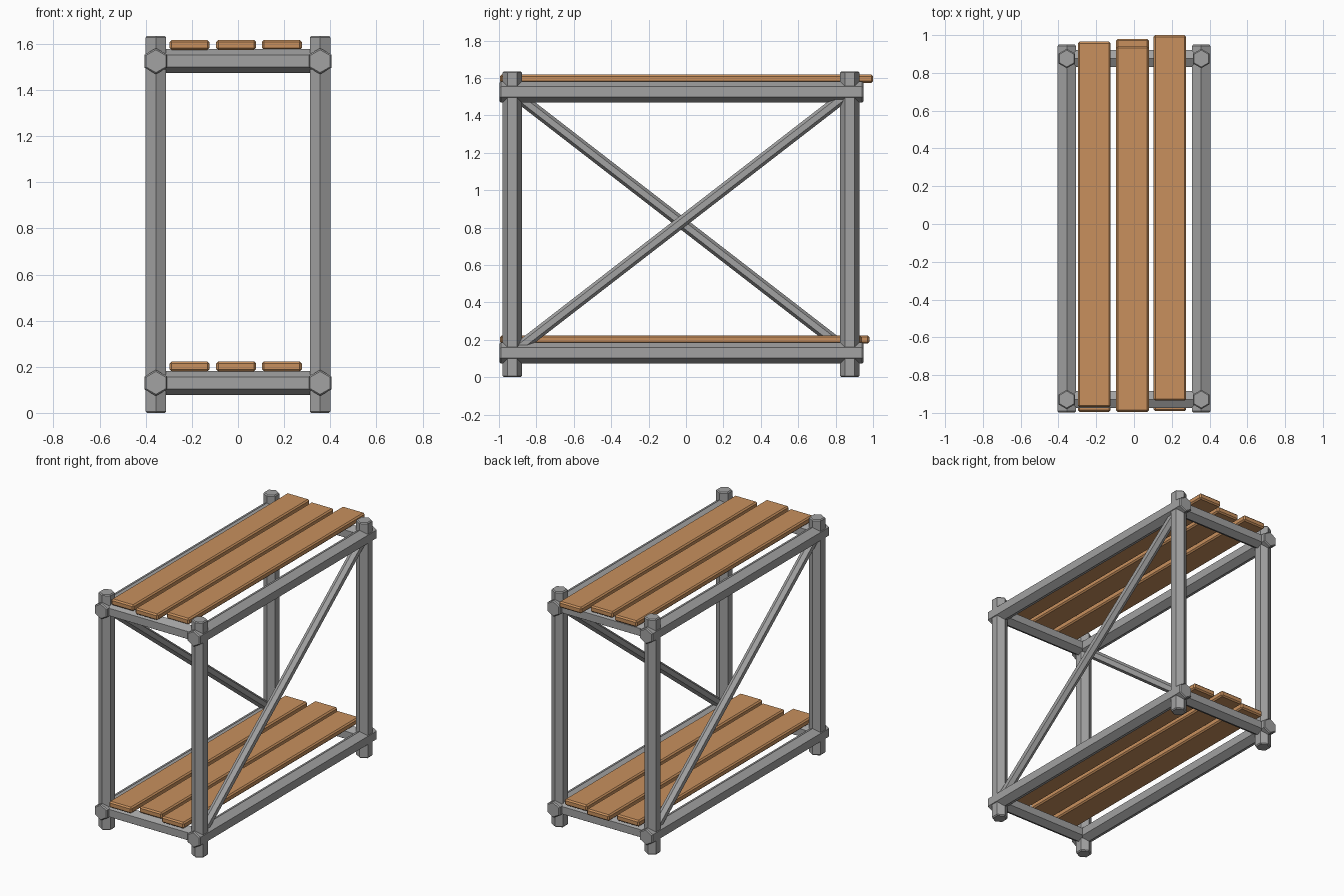
import bpy, bmesh, math
from mathutils import Vector

if "Cube" in bpy.data.objects:
    bpy.data.objects.remove(bpy.data.objects["Cube"])


def material(name, color):
    m = bpy.data.materials.new(name)
    m.diffuse_color = (*color, 1)
    m.use_nodes = True
    m.node_tree.nodes["Principled BSDF"].inputs["Base Color"].default_value = m.diffuse_color
    return m


STEEL = material("grey steel", (0.36, 0.36, 0.36))
WOOD = material("plank wood", (0.58, 0.28, 0.11))


def add_object(name, bm, mat):
    bmesh.ops.recalc_face_normals(bm, faces=bm.faces)
    mesh = bpy.data.meshes.new(name)
    bm.to_mesh(mesh)
    bm.free()
    mesh.materials.append(mat)
    ob = bpy.data.objects.new(name, mesh)
    bpy.context.collection.objects.link(ob)
    return ob


def hex_bar(name, start, end, radius, corner, chamfer=0.007):
    """Six-sided bar with chamfered ends; 'corner' is the direction of one edge."""
    a, b = Vector(start), Vector(end)
    d = (b - a).normalized()
    u = Vector(corner)
    u = (u - d * u.dot(d)).normalized()
    w = d.cross(u)
    bm = bmesh.new()
    rings = []
    for c, r in ((a, radius - chamfer), (a + d * chamfer, radius),
                 (b - d * chamfer, radius), (b, radius - chamfer)):
        rings.append([bm.verts.new(c + r * (u * math.cos(i * math.pi / 3)
                                            + w * math.sin(i * math.pi / 3)))
                      for i in range(6)])
    for r0, r1 in zip(rings, rings[1:]):
        for i in range(6):
            j = (i + 1) % 6
            bm.faces.new((r0[i], r0[j], r1[j], r1[i]))
    bm.faces.new(rings[0])
    bm.faces.new(rings[-1])
    return add_object(name, bm, STEEL)


def plank(name, x, y0, y1, z0, z1, width=0.173):
    bm = bmesh.new()
    bmesh.ops.create_cube(bm, size=1)
    for v in bm.verts:
        v.co = Vector((x + v.co.x * width,
                       (y0 + y1) / 2 + v.co.y * (y1 - y0),
                       (z0 + z1) / 2 + v.co.z * (z1 - z0)))
    bmesh.ops.bevel(bm, geom=bm.edges[:], offset=0.009, segments=1,
                    affect='EDGES', profile=0.5)
    return add_object(name, bm, WOOD)


X = 0.356                       # post offset from centre
FRONT, BACK = -0.929, 0.876     # post rows
LOW, HIGH = 0.13, 1.525         # rail heights

for side, x in (("left", -X), ("right", X)):
    # upright posts
    for row, y in (("front", FRONT), ("back", BACK)):
        hex_bar(f"{row}_{side}_post", (x, y, 0), (x, y, 1.635), 0.0515, (0, 1, 0))
    # long rails
    for level, z in (("lower", LOW), ("upper", HIGH)):
        hex_bar(f"{level}_{side}_rail", (x, -0.997, z), (x, 0.949, z), 0.0565, (0, 0, 1))
    # diagonal brace, rising opposite ways on the two sides
    y0, y1 = (FRONT, BACK) if x > 0 else (BACK, FRONT)
    hex_bar(f"{side}_brace", (x, y0, LOW), (x, y1, HIGH), 0.031, (0, 0, 1))

# short cross rails
for level, z in (("lower", LOW), ("upper", HIGH)):
    for row, y in (("front", FRONT), ("back", BACK)):
        hex_bar(f"{level}_{row}_cross_rail", (-X, y, z), (X, y, z), 0.052, (0, 0, 1))

# staggered deck planks
decks = {
    "lower": (0.18, 0.223, ((-0.995, 0.94), (-0.95, 0.98), (-0.99, 0.94))),
    "upper": (1.574, 1.617, ((-0.97, 0.965), (-0.995, 0.94), (-0.935, 1.0))),
}
for level, (z0, z1, spans) in decks.items():
    for i, (x, (y0, y1)) in enumerate(zip((-0.21, -0.008, 0.19), spans)):
        plank(f"{level}_plank_{i + 1}", x, y0, y1, z0, z1)
